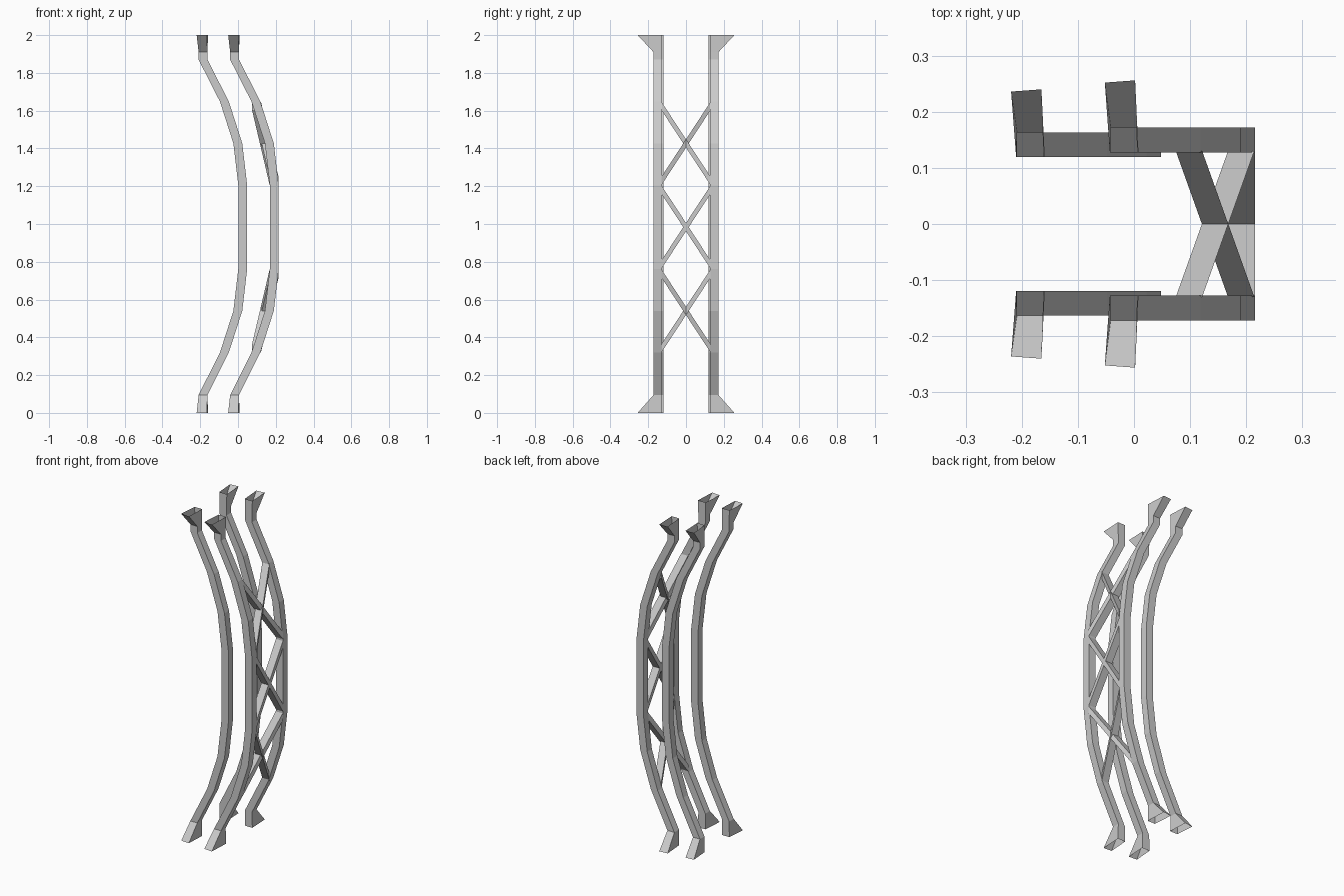
import bpy

if "Cube" in bpy.data.objects:
    bpy.data.objects.remove(bpy.data.objects["Cube"])

# Bowed post path: (z, centre x); lowest point is the foot joint, last is the top flare joint
PATH = [(0.095, -0.018), (0.32, 0.095), (0.54, 0.166), (0.762, 0.192),
        (1.205, 0.192), (1.427, 0.166), (1.648, 0.095), (1.87, -0.018), (1.91, -0.018)]
HALF = 0.0235


def make_object(name, verts, faces):
    mesh = bpy.data.meshes.new(name)
    mesh.from_pydata(verts, [], faces)
    mesh.update()
    obj = bpy.data.objects.new(name, mesh)
    bpy.context.collection.objects.link(obj)
    return obj


def loft(name, rings, caps=False):
    """Join four-sided rings into a tube."""
    verts = [v for ring in rings for v in ring]
    faces = []
    for r in range(len(rings) - 1):
        a, b = r * 4, r * 4 + 4
        faces += [(a + i, a + (i + 1) % 4, b + (i + 1) % 4, b + i) for i in range(4)]
    if caps:
        n = len(verts)
        faces += [(3, 2, 1, 0), (n - 4, n - 3, n - 2, n - 1)]
    return make_object(name, verts, faces)


def ring(x, z, y0, y1):
    return [(x - HALF, y0, z), (x + HALF, y0, z), (x + HALF, y1, z), (x - HALF, y1, z)]


def foot_ring(x, z, y0, y1):
    # open flared end, slightly skewed outwards
    return [(x - 0.025, y0, z), (x + 0.026, y0, z),
            (x + 0.02, y1, z), (x - 0.034, y1 - 0.004, z)]


def post(name, dx, y0, y1, y_foot):
    rings = [foot_ring(PATH[0][1] + dx, 0.0, y0, y_foot)]
    rings += [ring(x + dx, z, y0, y1) for z, x in PATH]
    rings.append(foot_ring(PATH[-1][1] + dx, 2.0, y0, y_foot))
    obj = loft(name, rings)
    mirror = obj.modifiers.new("mirror", 'MIRROR')
    mirror.use_axis = (False, True, False)
    mirror.use_mirror_merge = False


# Two pairs of posts with flared hollow ends
post("outer_posts", 0.0, 0.127, 0.172, 0.256)
post("inner_posts", -0.167, 0.119, 0.163, 0.24)


# Diagonal braces between the outer posts
def brace(name, low, high, side):
    rings = []
    for (z, x), y in ((low, -0.13 * side), (high, 0.13 * side)):
        rings.append([(x - HALF, y, z - 0.022), (x + HALF, y, z - 0.022),
                      (x + HALF, y, z + 0.022), (x - HALF, y, z + 0.022)])
    if side > 0:
        rings = [r[::-1] for r in rings]
    loft(name, rings, caps=True)


LEVELS = [("lower", (0.342, 0.098), (0.738, 0.191)),
          ("middle", (0.785, 0.192), (1.182, 0.192)),
          ("upper", (1.228, 0.191), (1.625, 0.098))]
for label, low, high in LEVELS:
    for side, word in ((1, "rising"), (-1, "falling")):
        brace(f"{label}_{word}_brace", low, high, side)
